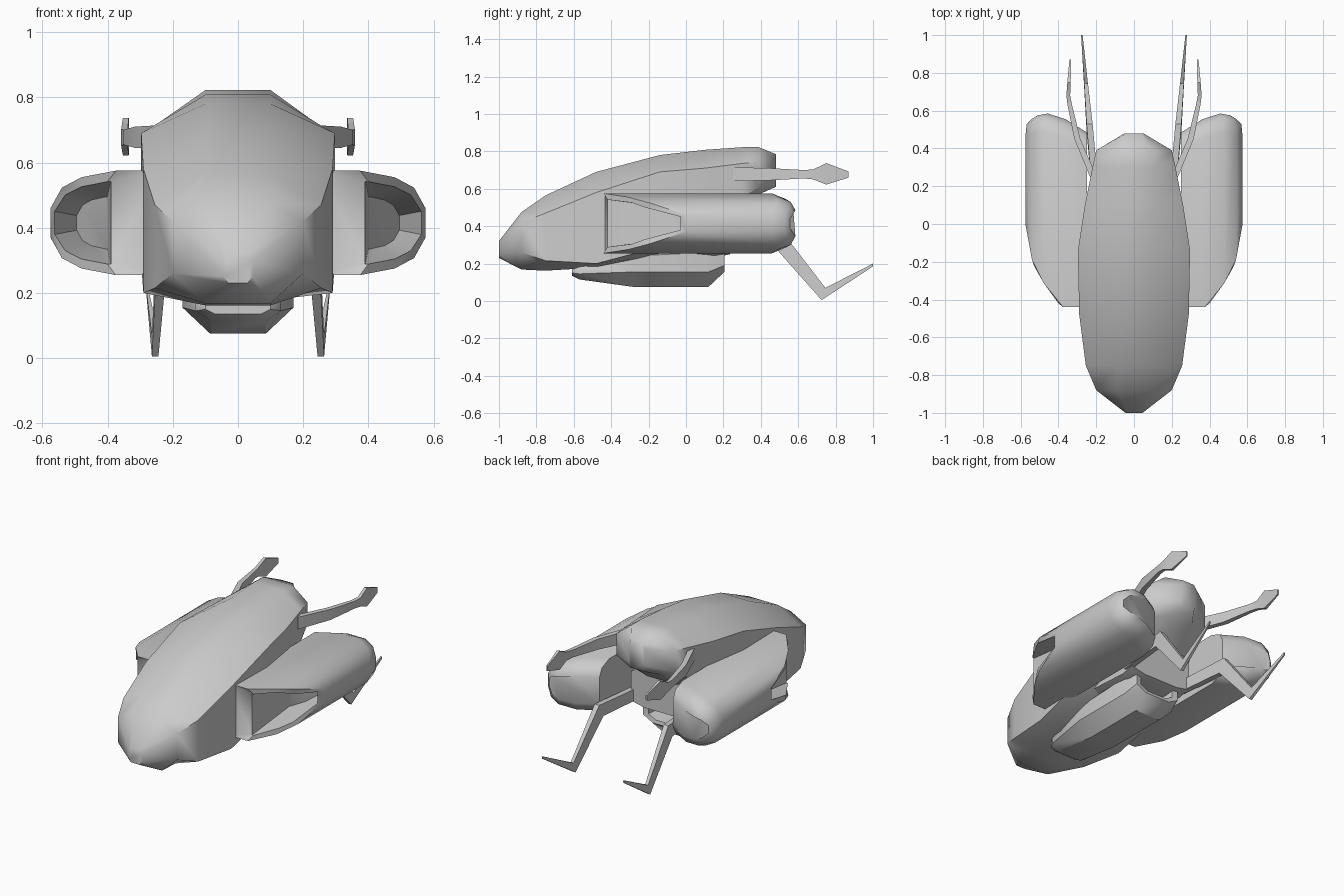
import bpy, bmesh, math

if "Cube" in bpy.data.objects:
    bpy.data.objects.remove(bpy.data.objects["Cube"])


def loft(name, rings, angle=35, cap_start=True, cap_end=True):
    """Skin a list of equal-length point rings into one mesh object."""
    bm = bmesh.new()
    vr = [[bm.verts.new(p) for p in r] for r in rings]
    n = len(vr[0])
    for a, b in zip(vr, vr[1:]):
        for i in range(n):
            j = (i + 1) % n
            bm.faces.new((a[i], a[j], b[j], b[i]))
    if cap_start:
        bm.faces.new(vr[0])
    if cap_end:
        bm.faces.new(vr[-1])
    bmesh.ops.recalc_face_normals(bm, faces=bm.faces)
    me = bpy.data.meshes.new(name)
    bm.to_mesh(me)
    bm.free()
    ob = bpy.data.objects.new(name, me)
    bpy.context.collection.objects.link(ob)
    bpy.ops.object.select_all(action='DESELECT')
    ob.select_set(True)
    bpy.context.view_layer.objects.active = ob
    bpy.ops.object.shade_smooth_by_angle(angle=math.radians(angle))
    return ob


def both_sides(name, rings, **kw):
    for side, s in (("right", 1), ("left", -1)):
        loft(f"{side}_{name}", [[(s * x, y, z) for x, y, z in r] for r in rings], **kw)


def oct_ring(y, w, a, zt, zu, zl, zb):
    half = [(a, zt), (w, zu), (w, zl), (a, zb)]
    return [(x, y, z) for x, z in half] + [(-x, y, z) for x, z in reversed(half)]


# Main hull: octagonal sections (y, half width, half top, four heights)
hull = [(-1.0, .045, .03, .32, .30, .25, .23),
        (-.88, .20, .10, .475, .42, .26, .168),
        (-.75, .255, .10, .565, .47, .215, .162),
        (-.48, .29, .10, .69, .58, .20, .178),
        (-.14, .297, .10, .78, .69, .29, .24),
        (.10, .26, .10, .808, .71, .41, .35),
        (.30, .22, .10, .822, .735, .55, .50),
        (.39, .20, .10, .822, .745, .61, .57),
        (.48, .05, .04, .785, .75, .65, .61)]
loft("hull", [oct_ring(*s) for s in hull], angle=50)

# Belly pod with a hollow rear nozzle
belly = [(-.61, .10, .07, .20, .16, .15, .135),
         (-.57, .13, .085, .22, .18, .145, .115),
         (-.28, .17, .085, .28, .24, .155, .075),
         (.12, .17, .085, .32, .26, .155, .075),
         (.205, .15, .085, .30, .25, .19, .155),
         (.20, .115, .065, .275, .24, .20, .175),
         (.08, .10, .06, .265, .235, .205, .18)]
loft("belly_pod", [oct_ring(*s) for s in belly], angle=40)

# Rear block joining belly, hull and legs
block = [(-.15, .20, .12, .45, .40, .28, .25),
         (.15, .21, .12, .52, .46, .255, .23),
         (.235, .21, .12, .50, .45, .27, .25)]
loft("rear_block", [oct_ring(*s) for s in block])

# Side engine pods: D section, slanted scooped intake, rounded tail
d_upper = [(.25, .16), (.375, .16), (.48, .14), (.54, .108), (.575, .045)]
section = [(x, .415 + h) for x, h in d_upper] + [(x, .415 - h) for x, h in reversed(d_upper)]
front_y = {.25: -.44, .375: -.44, .48: -.31, .54: -.19, .575: 0.0}
rim_x = {.25: .39, .375: .40, .48: .48, .54: .53, .575: .562}
tail_y = {.25: .39, .375: .46, .48: .49, .54: .48, .575: .46}


def squeeze(z, k):
    return .415 + (z - .415) * k


pod = []
# recess floor, recess lip, outer rim, tail shoulder, two closing tail rings
pod.append([(.40 + (rim_x[x] - .39) * .55, max(front_y[x] + .25, -.22) * .6 + .05,
             squeeze(z, .5)) for x, z in section])
pod.append([(rim_x[x], front_y[x] + (.02 if x < .5 else -.03), squeeze(z, .79))
            for x, z in section])
pod.append([(x, front_y[x], z) for x, z in section])
pod.append([(x, tail_y[x], z) for x, z in section])
pod.append([(.25 + (x - .25) * .98, tail_y[x] + .07, squeeze(z, .82)) for x, z in section])
pod.append([(.25 + (x - .25) * .9, tail_y[x] + .095, squeeze(z, .5)) for x, z in section])
both_sides("engine_pod", pod, angle=42)


def strut(name, stations):
    """Flat bar: stations are (x, half thickness, y/z of one edge, y/z of the other)."""
    both_sides(name, [[(x - t, y1, z1), (x + t, y1, z1), (x + t, y2, z2), (x - t, y2, z2)]
                      for x, t, y1, z1, y2, z2 in stations])


# Folded landing legs
strut("leg", [(.205, .018, .18, .34, .18, .27),
              (.235, .016, .53, .35, .49, .27),
              (.254, .010, .745, .07, .725, .005),
              (.276, .004, 1.0, .20, 1.0, .185)])

# Arms with arrow-shaped ends
strut("arm", [(.215, .018, .25, .715, .25, .64),
              (.30, .016, .45, .71, .45, .645),
              (.340, .012, .63, .70, .63, .655),
              (.348, .010, .68, .703, .68, .65),
              (.344, .009, .75, .737, .75, .622),
              (.338, .004, .87, .692, .87, .66)])
